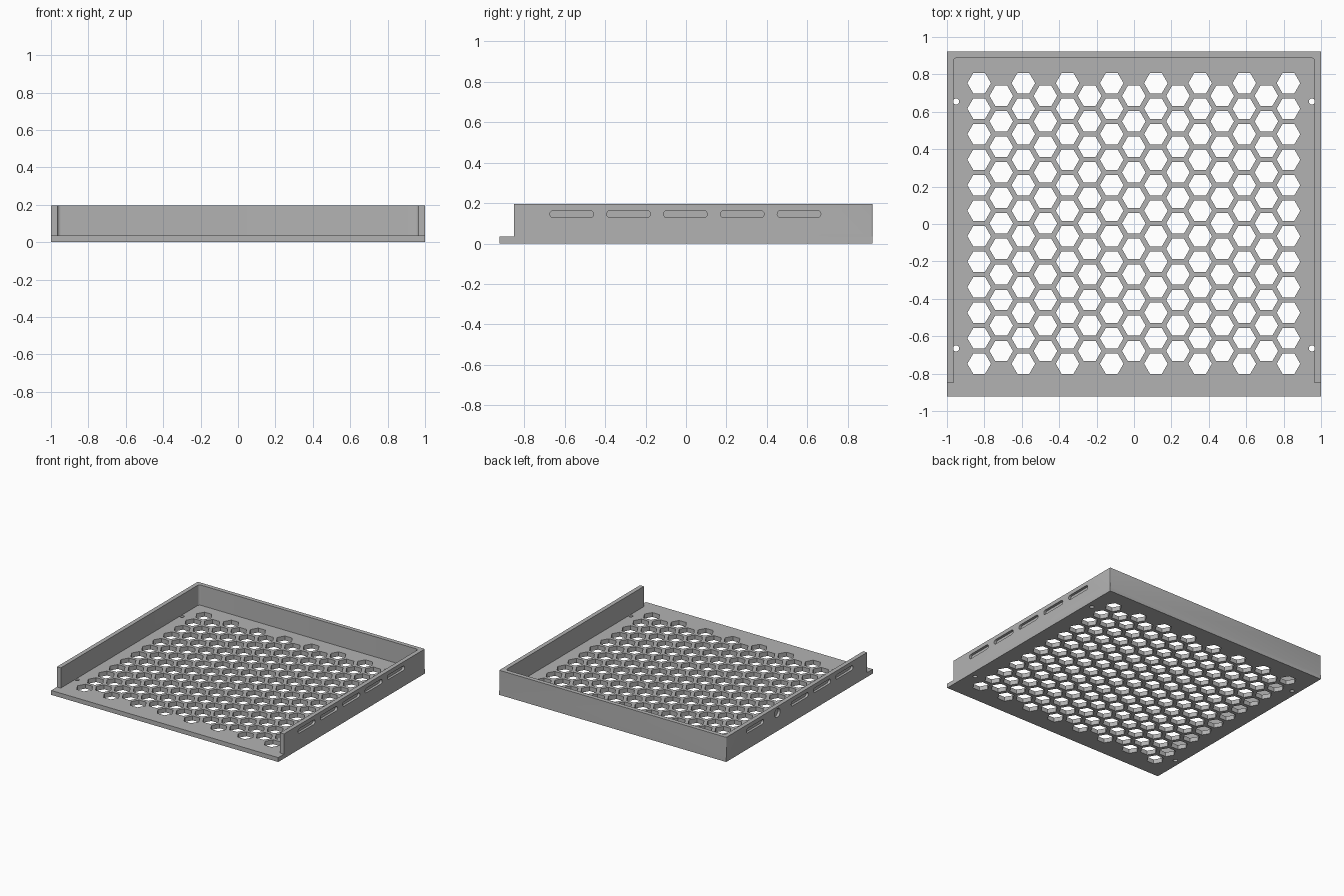
import bpy, bmesh
from math import cos, sin, pi
from mathutils import Vector

cube = bpy.data.objects.get("Cube")
if cube:
    bpy.data.objects.remove(cube, do_unlink=True)

HX, HY = 1.0, 0.922            # half width and half depth
FLOOR, TOP = 0.035, 0.196      # floor thickness and wall height
WALL, WALL_FRONT = 0.034, -0.85

gray = bpy.data.materials.new("plain gray")
gray.use_nodes = True
gray.diffuse_color = (0.45, 0.45, 0.45, 1)
gray.node_tree.nodes["Principled BSDF"].inputs["Base Color"].default_value = gray.diffuse_color


def prism(bm, outline, depth):
    """Extrude a closed 3D outline along depth into a solid."""
    low = [bm.verts.new(p) for p in outline]
    high = [bm.verts.new(Vector(p) + Vector(depth)) for p in outline]
    bm.faces.new(low)
    bm.faces.new(high)
    n = len(low)
    for i in range(n):
        j = (i + 1) % n
        bm.faces.new((low[i], low[j], high[j], high[i]))


def make(name, bm):
    bmesh.ops.recalc_face_normals(bm, faces=bm.faces)
    mesh = bpy.data.meshes.new(name)
    bm.to_mesh(mesh)
    bm.free()
    mesh.materials.append(gray)
    obj = bpy.data.objects.new(name, mesh)
    bpy.context.collection.objects.link(obj)
    return obj


def combine(target, tool, operation):
    mod = target.modifiers.new(operation.title(), 'BOOLEAN')
    mod.operation, mod.object, mod.solver = operation, tool, 'EXACT'
    bpy.context.view_layer.objects.active = target
    bpy.ops.object.modifier_apply(modifier=mod.name)
    bpy.data.objects.remove(tool, do_unlink=True)


def arc(cx, cy, r, start, end, steps):
    return [(cx + r * cos(start + (end - start) * i / steps),
             cy + r * sin(start + (end - start) * i / steps)) for i in range(steps + 1)]


def ring(cx, cy, r, sides):
    return arc(cx, cy, r, 0, 2 * pi, sides)[:-1]


# Floor plate
bm = bmesh.new()
prism(bm, [(-HX, -HY, 0), (HX, -HY, 0), (HX, HY, 0), (-HX, HY, 0)], (0, 0, FLOOR))
tray = make("vented_tray", bm)

# U-shaped wall with rounded corners
ix, iy, ri, ro = HX - WALL, HY - WALL, 0.02, 0.006
outline = [(HX, WALL_FRONT)]
outline += arc(HX - ro, HY - ro, ro, 0, pi / 2, 4)
outline += arc(-HX + ro, HY - ro, ro, pi / 2, pi, 4)
outline += [(-HX, WALL_FRONT), (-ix, WALL_FRONT)]
outline += arc(-ix + ri, iy - ri, ri, pi, pi / 2, 6)
outline += arc(ix - ri, iy - ri, ri, pi / 2, 0, 6)
outline += [(ix, WALL_FRONT)]
bm = bmesh.new()
prism(bm, [(x, y, FLOOR / 2) for x, y in outline], (0, 0, TOP - FLOOR / 2))
combine(tray, make("wall", bm), 'UNION')

# Honeycomb vents and four screw holes through the floor
bm = bmesh.new()
PITCH = 0.1364
for col in range(15):
    odd = col % 2
    for row in range(12 - odd):
        x = (col - 7) * PITCH * cos(pi / 6) - 0.001
        y = (row - 5.5 + odd / 2) * PITCH + 0.003
        prism(bm, [(a, b, -0.1) for a, b in ring(x, y, 0.063, 6)], (0, 0, 0.2))
for side in (-1, 1):
    for y in (-0.665, 0.655):
        prism(bm, [(a, b, -0.1) for a, b in ring(side * 0.951, y, 0.0165, 16)],
              (0, 0, 0.1 + FLOOR + 0.003))
combine(tray, make("vent_cutter", bm), 'DIFFERENCE')

# Shallow rounded slots recessed in the outside of both side walls
bm = bmesh.new()
SLOT_Z, SLOT_R, SLOT_HALF = 0.146, 0.018, 0.09
for side in (-1, 1):
    for i in range(-2, 3):
        y = i * 0.281 - 0.003
        shape = arc(y + SLOT_HALF, SLOT_Z, SLOT_R, -pi / 2, pi / 2, 8)
        shape += arc(y - SLOT_HALF, SLOT_Z, SLOT_R, pi / 2, 3 * pi / 2, 8)
        if side == -1 and i == 1:      # round recess on the right wall
            shape = ring(y, SLOT_Z, 0.035, 20)
        prism(bm, [(side * (HX - 0.02), a, b) for a, b in shape], (side * 0.1, 0, 0))
combine(tray, make("slot_cutter", bm), 'DIFFERENCE')

# Crisp edges, smooth rounded corners
bpy.ops.object.select_all(action='DESELECT')
tray.select_set(True)
bpy.context.view_layer.objects.active = tray
bpy.ops.object.shade_smooth_by_angle(angle=pi / 6)
